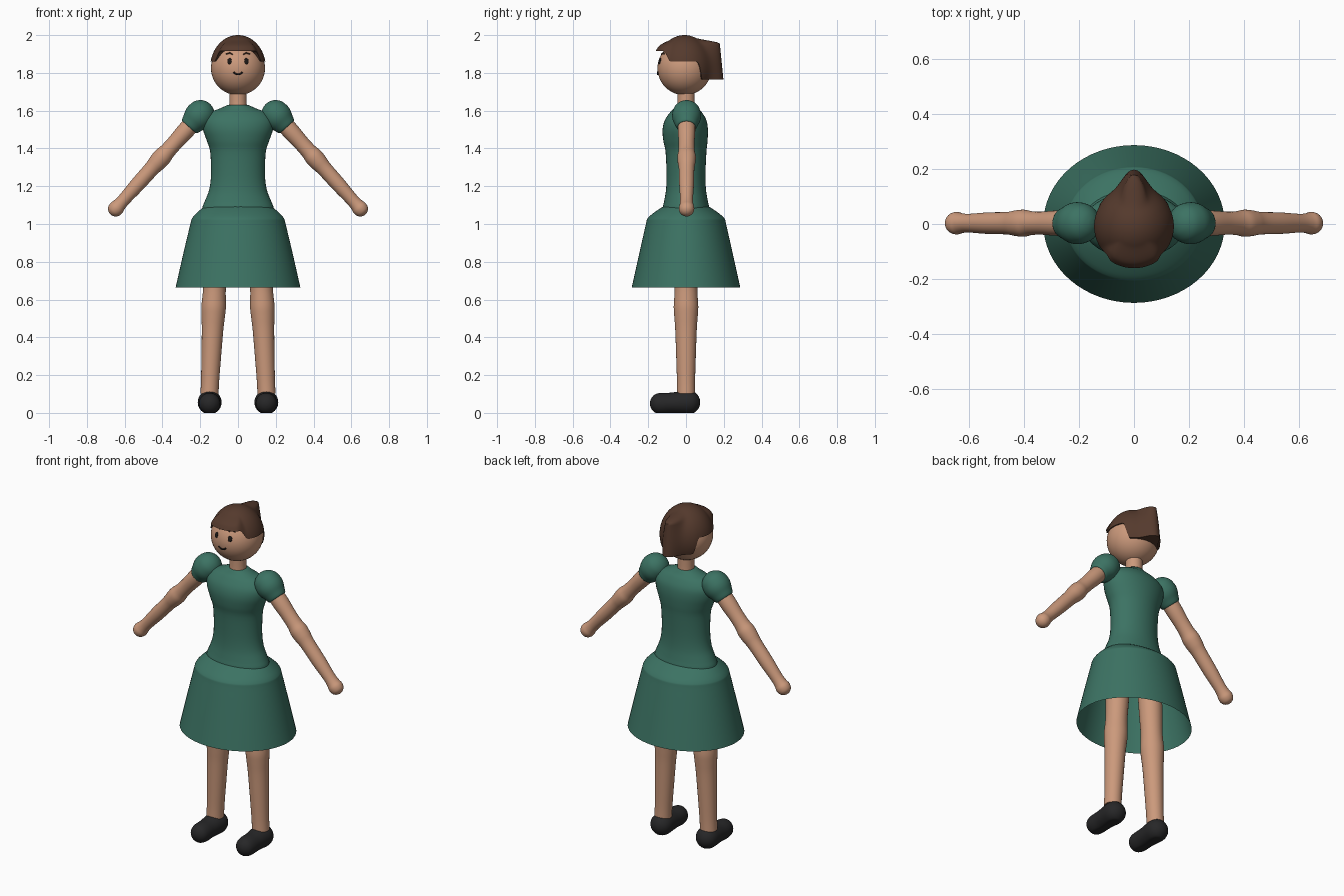
import bpy, math
from math import sin, cos, pi, sqrt, exp
from mathutils import Matrix, Vector

if "Cube" in bpy.data.objects:
    bpy.data.objects.remove(bpy.data.objects["Cube"])


def material(name, rgb):
    m = bpy.data.materials.new(name)
    m.use_nodes = True
    m.diffuse_color = (*rgb, 1)
    m.node_tree.nodes["Principled BSDF"].inputs["Base Color"].default_value = (*rgb, 1)
    return m


GREEN = material("green cloth", (0.045, 0.17, 0.125))
SKIN = material("skin", (0.6, 0.32, 0.2))
BROWN = material("brown hair", (0.09, 0.042, 0.026))
BLACK = material("black leather", (0.02, 0.02, 0.021))
DARK = material("dark features", (0.012, 0.009, 0.008))


def finish(obj, mat, angle=50):
    obj.data.materials.append(mat)
    bpy.ops.object.select_all(action="DESELECT")
    obj.select_set(True)
    bpy.context.view_layer.objects.active = obj
    bpy.ops.object.shade_smooth_by_angle(angle=math.radians(angle))
    return obj


def skin_rings(name, rings, mat, caps=(True, True)):
    """Join equal rings of points with quads."""
    n = len(rings[0])
    faces = [(k * n + i, k * n + (i + 1) % n, (k + 1) * n + (i + 1) % n, (k + 1) * n + i)
             for k in range(len(rings) - 1) for i in range(n)]
    if caps[0]:
        faces.append(tuple(reversed(range(n))))
    if caps[1]:
        faces.append(tuple(range((len(rings) - 1) * n, len(rings) * n)))
    mesh = bpy.data.meshes.new(name)
    mesh.from_pydata([p for r in rings for p in r], [], faces)
    obj = bpy.data.objects.new(name, mesh)
    bpy.context.collection.objects.link(obj)
    return finish(obj, mat)


def smooth_path(keys, steps=4):
    """Catmull-Rom through the key sections."""
    k = [Vector(v) for v in keys]
    k = [k[0] * 2 - k[1]] + k + [k[-1] * 2 - k[-2]]
    out = []
    for a, b, c, d in zip(k, k[1:], k[2:], k[3:]):
        for s in range(steps):
            t = s / steps
            out.append((b * 2 + (c - a) * t + (a * 2 - b * 5 + c * 4 - d) * t * t
                        + (b * 3 - a - c * 3 + d) * t ** 3) / 2)
    return out + [k[-2]]


def loft(name, keys, mat, n=40, frame=Matrix(), caps=(True, True), floor=None):
    """Elliptical sections (height, radius x, radius y, shift y) along local z."""
    rings = []
    for h, rx, ry, cy in smooth_path(keys):
        ring = [frame @ Vector((rx * cos(2 * pi * i / n), cy + ry * sin(2 * pi * i / n), h))
                for i in range(n)]
        if floor is not None:
            for p in ring:
                p.z = max(p.z, floor)
        rings.append(ring)
    return skin_rings(name, rings, mat, caps)


def round_keys(keys):
    return [(h, r, r, 0) for h, r in keys]


def dome(centre, r, sign):
    """Rounded end: sections of a half sphere, ordered along the axis."""
    arc = [(centre + sign * r * sin(a), max(r * cos(a), 0.002))
           for a in (pi / 2, 1.3, 0.95, 0.5)]
    return arc if sign < 0 else arc[::-1]


def frame_between(a, b):
    a, b = Vector(a), Vector(b)
    return Matrix.Translation(a) @ (b - a).to_track_quat("Z", "Y").to_matrix().to_4x4()


# Dress
loft("bodice", [(1.02, .185, .12, 0), (1.08, .19, .124, 0), (1.12, .176, .116, 0),
                (1.18, .153, .106, 0), (1.26, .143, .103, 0), (1.38, .147, .108, 0),
                (1.44, .165, .117, -.003), (1.5, .185, .12, -.004), (1.55, .185, .11, -.002),
                (1.59, .15, .085, 0), (1.61, .1, .066, 0), (1.63, .055, .05, 0)], GREEN)
loft("skirt", [(.665, .33, .287, 0), (.85, .288, .246, 0), (1.0, .252, .212, 0),
               (1.03, .243, .203, 0), (1.06, .217, .17, 0), (1.09, .18, .125, 0),
               (1.108, .14, .09, 0)], GREEN, n=64, caps=(False, False))

# Neck
loft("neck", round_keys([(1.58, .05), (1.64, .046), (1.72, .046)]), SKIN)

# Limbs, sleeves and shoes on both sides
for side, s in (("left", 1), ("right", -1)):
    arm = frame_between((.2 * s, .003, 1.58), (.645 * s, .003, 1.083))
    loft(side + "_sleeve", round_keys(dome(0, .076, -1) + [(0, .076), (.03, .074), (.06, .063),
         (.087, .052), (.088, .04)]), GREEN, frame=arm)
    loft(side + "_arm", round_keys([(.03, .045), (.12, .046), (.2, .042), (.26, .043), (.3, .049),
         (.34, .047), (.39, .041), (.5, .039), (.6, .034), (.64, .036)]
         + [(.667, .041)] + dome(.67, .041, 1)), SKIN, frame=arm)
    leg = frame_between((.108 * s, 0, 1.0), (.152 * s, 0, .08))
    loft(side + "_leg", round_keys([(0, .068), (.2, .064), (.33, .06), (.39, .062), (.44, .065),
         (.49, .062), (.56, .057), (.7, .052), (.83, .048), (.9, .048)]), SKIN, frame=leg)
    shoe = Matrix.Translation((.15 * s, 0, .056)) @ Matrix.Rotation(pi / 2, 4, "X")
    loft(side + "_shoe", round_keys(dome(-.012, .063, -1)) + [(-.012, .063, .063, 0),
         (.03, .061, .06, -.001), (.08, .057, .055, -.004)]
         + [(h, r, r, -.006) for h, r in [(.13, .056)] + dome(.135, .056, 1)],
         BLACK, frame=shoe, floor=0)

# Head
CY, CZ, R = -.008, 1.825, .143
bpy.ops.mesh.primitive_uv_sphere_add(segments=48, ring_count=24, radius=R, location=(0, CY, CZ))
bpy.context.object.name = "head"
finish(bpy.context.object, SKIN)


# Hair cap with a fringe roll in front and a tail at the back
def ramp(v, a, b):
    t = min(1, max(0, (v - a) / (b - a)))
    return t * t * (3 - 2 * t)


def hair_point(a, t):
    phi = abs(a)
    low = 1.915 - .055 * ramp(phi, .7, 1.05) - .095 * ramp(phi, 2.05, 2.32)
    theta = t * math.acos((low - CZ) / .175)
    z, r = CZ + .175 * cos(theta), .148 * sin(theta)
    r += .026 * ramp(t, .5, .85) * (1 - ramp(phi, .55, 1.0))
    tail = .186 + .1 * (1.965 - z) - r
    r += exp(-((pi - phi) / .31) ** 2) * max(0, tail) * ramp(z, 1.985, 1.955)
    return r, z


COLS, ROWS = 96, 26
angles = [-pi + 2 * pi * i / COLS for i in range(COLS)]
hair = []
for k in range(1, ROWS + 2):
    ring = []
    for a in angles:
        r, z = hair_point(a, min(k, ROWS) / ROWS)
        if k > ROWS:
            r = .085
        ring.append((r * sin(a), CY - r * cos(a), z))
    hair.append(ring)
skin_rings("hair", hair[::-1], BROWN, caps=(False, True))


# Face
def on_face(x, z, lift=0):
    return Vector((x, CY - sqrt((R + lift) ** 2 - x * x - (z - CZ) ** 2), z))


def face_line(name, points, width, mat):
    curve = bpy.data.curves.new(name, "CURVE")
    curve.dimensions = "3D"
    curve.bevel_depth = width
    curve.use_fill_caps = True
    spline = curve.splines.new("POLY")
    spline.points.add(len(points) - 1)
    for p, (x, z) in zip(spline.points, points):
        p.co = (*on_face(x, z, .002), 1)
    curve.materials.append(mat)
    obj = bpy.data.objects.new(name, curve)
    bpy.context.collection.objects.link(obj)


for side, s in (("left", 1), ("right", -1)):
    spot = on_face(.045 * s, 1.862)
    bpy.ops.mesh.primitive_uv_sphere_add(segments=20, ring_count=12, location=spot)
    eye = bpy.context.object
    eye.name = side + "_eye"
    eye.scale = (.012, .017, .005)
    eye.rotation_euler = (spot - Vector((0, CY, CZ))).to_track_quat("Z", "Y").to_euler()
    finish(eye, DARK)
    face_line(side + "_eyebrow", [(s * x, z) for x, z in
              ((.028, 1.898), (.045, 1.906), (.064, 1.9))], .004, BROWN)
face_line("mouth", [(x, 1.792 + 22 * x * x) for x in (-.023, -.015, -.007, 0, .007, .015, .023)],
          .0045, DARK)
